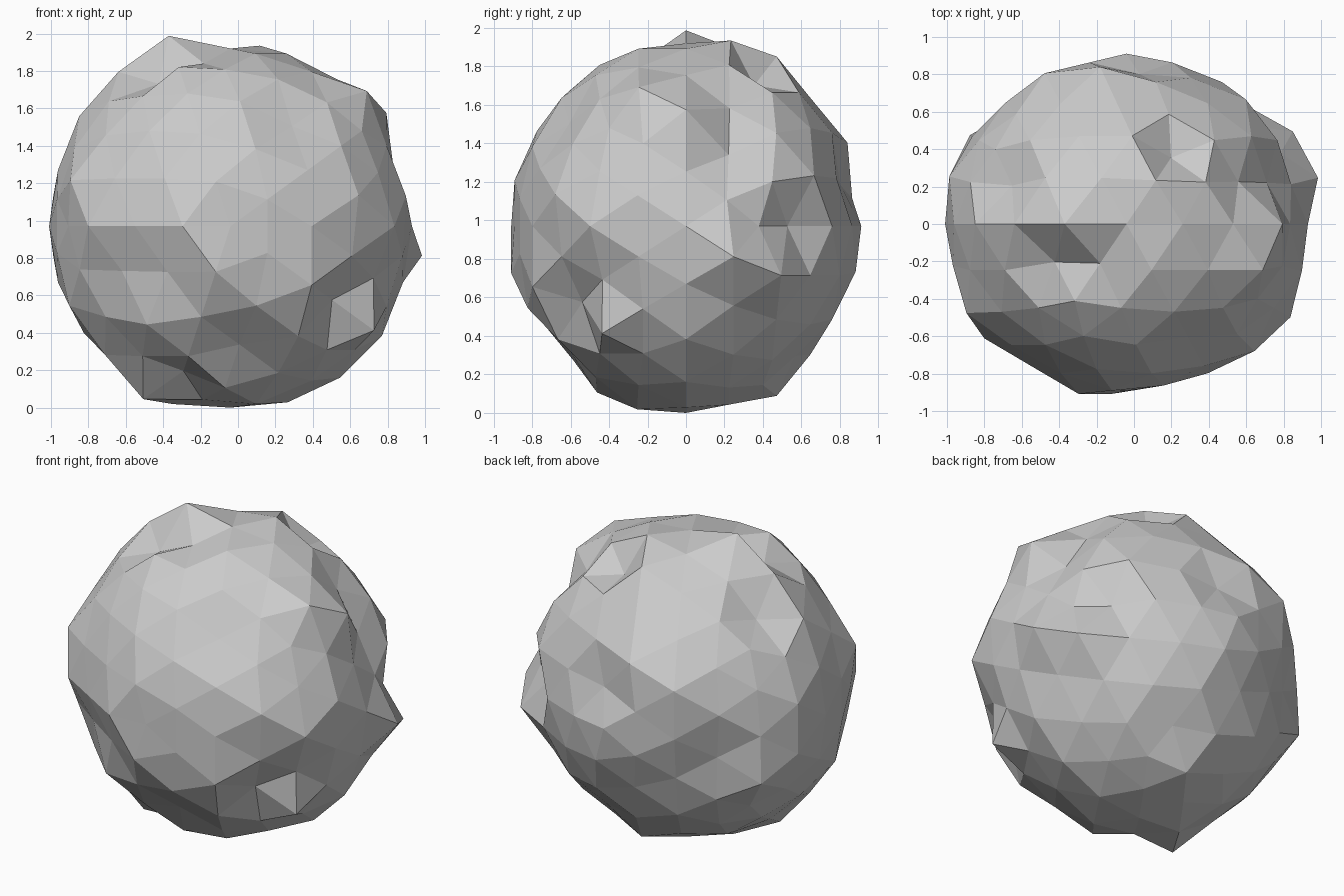
import bpy
from math import cos, sin, radians, pi
from mathutils import Matrix, Vector

default_cube = bpy.data.objects.get("Cube")
if default_cube:
    bpy.data.objects.remove(default_cube, do_unlink=True)

# Rows of corners run round the depth axis, from the middle to the back pole
ROW_LATITUDES = [0, 13.3, 28, 42.4, 58.3, 74, 90]
PLAIN_RADIUS = 97
DEPTH = .92

# Knobs and dents: {row: {angle in degrees: radius in hundredths}}
BACK_HALF = {
    0: {108: 107, 90: 95, 36: 103, 18: 92, -36: 100, -54: 100,
        -72: 99, -108: 100, 144: 100, 126: 102},
    1: {81: 101, 45: 89, 27: 87, 9: 92, -9: 107,
        -171: 100, 171: 100, 135: 89},
    2: {90: 102, 72: 86, 0: 92, -18: 107, -90: 102, -162: 103},
    3: {0: 87, -72: 94, 192: 90, 24: 100},
    4: {144: 103, 108: 102, 36: 95, -108: 94, -144: 93},
    5: {72: 90, -72: 99},
    6: {0: 99},
}
FRONT_HALF = {
    1: {45: 106, 9: 99, -81: 100, -117: 107, -135: 100, -153: 100, 117: 88, 99: 91},
    2: {108: 100, -36: 106, -18: 94, 162: 103, 0: 103, -108: 91, -90: 100},
    3: {108: 99, -132: 100, -156: 91, -84: 92, -60: 100, -36: 89, 60: 91, 12: 102, 180: 101},
    4: {108: 99, -144: 93, -36: 102, -72: 100},
    5: {108: 100, -108: 102, 180: 102},
}


def direction(row, angle, side):
    """Unit vector to a corner; side is 1 for the back and -1 for the front."""
    latitude = radians(ROW_LATITUDES[row])
    turn = radians(angle)
    return Vector((cos(latitude) * cos(turn),
                   side * DEPTH * sin(latitude),
                   cos(latitude) * sin(turn))).normalized()


def shape_half(mesh, rows, side):
    """Push corners in or out along their own direction."""
    for row, radii in rows.items():
        for angle, radius in radii.items():
            aim = direction(row, angle, side)
            corner = max(mesh.vertices, key=lambda vertex: vertex.co.normalized().dot(aim))
            corner.co *= radius / PLAIN_RADIUS


# Faceted boulder, slightly shallow, its poles at the front and back
bpy.ops.mesh.primitive_ico_sphere_add(
    subdivisions=3, radius=PLAIN_RADIUS / 100, location=(0, 0, 0))
boulder = bpy.context.object
boulder.name = "boulder"
mesh = boulder.data
mesh.transform(Matrix.Diagonal((1, DEPTH, 1, 1)) @ Matrix.Rotation(-pi / 2, 4, "X"))
shape_half(mesh, BACK_HALF, 1)
shape_half(mesh, FRONT_HALF, -1)

# Rest the boulder on the ground
lowest = min(corner.co.z for corner in mesh.vertices)
mesh.transform(Matrix.Translation((-.04, 0, -lowest)))
bpy.ops.object.shade_flat()

# Plain grey stone
stone = bpy.data.materials.new("stone grey")
stone.use_nodes = True
colour = (.6, .6, .6, 1)
stone.diffuse_color = colour
shader = stone.node_tree.nodes["Principled BSDF"]
shader.inputs["Base Color"].default_value = colour
shader.inputs["Roughness"].default_value = .9
mesh.materials.append(stone)
